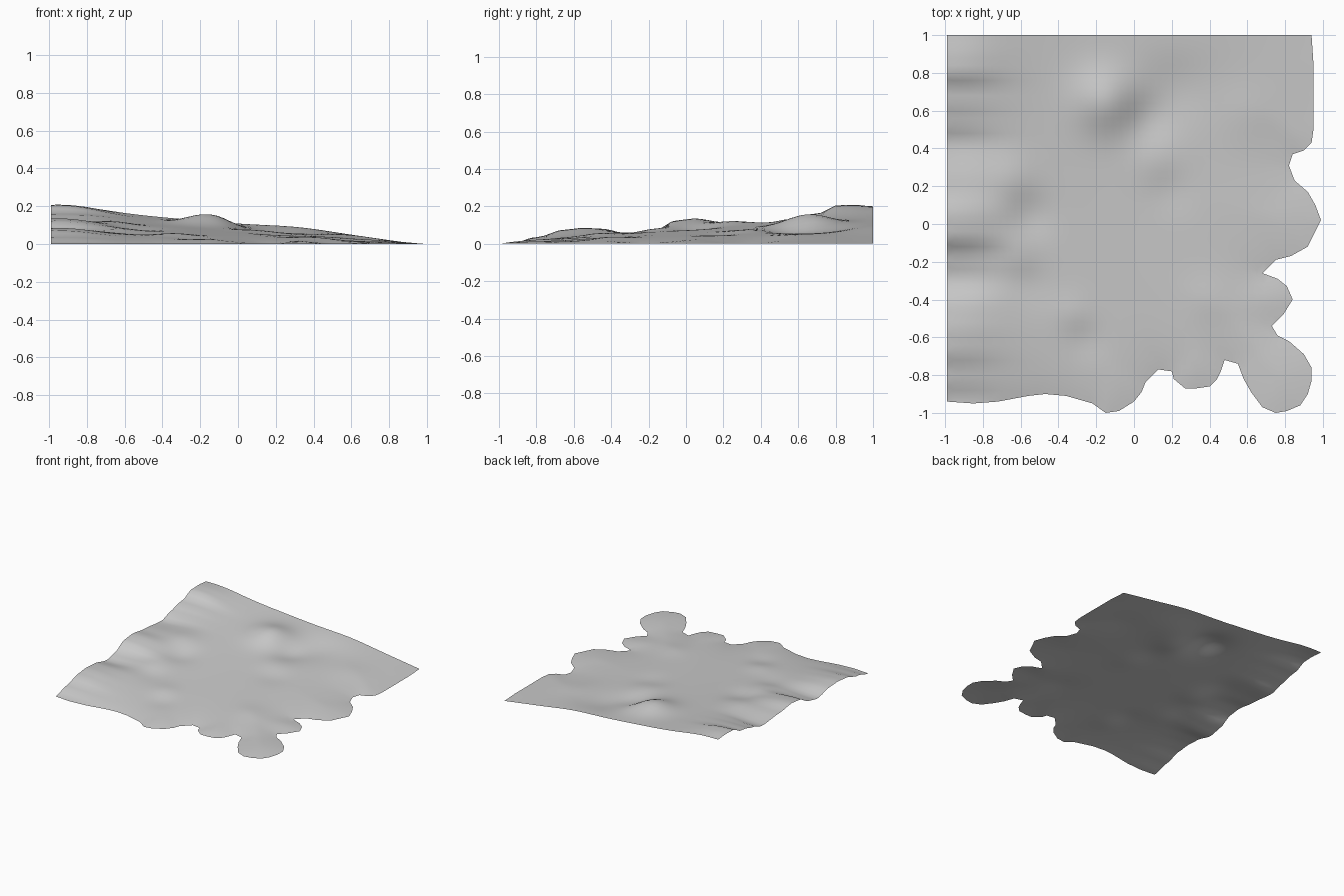
import bpy
import bmesh
import math
from mathutils import Vector
from mathutils.geometry import delaunay_2d_cdt, intersect_point_line

STEP = 0.04

# Shoreline from the back right corner round to the front left corner, in hundredths
SHORE = [
    (94, 100), (95, 85), (95, 66), (95, 50), (94, 43), (90, 39), (84, 37),
    (82, 31), (85, 23), (92, 17), (96, 10), (99, 2), (96, -4), (92, -12),
    (83, -17), (75, -19), (68, -26), (76, -29), (81, -33), (84, -40),
    (79, -48), (73, -54), (76, -59), (82, -62), (90, -69), (94, -76),
    (94, -83), (92, -90), (88, -96), (81, -99), (75, -100), (68, -97),
    (62, -89), (58, -82), (55, -74), (48, -72), (46, -78), (44, -82),
    (40, -86), (33, -87), (27, -87), (21, -82), (20, -78), (13, -77),
    (6, -84), (4, -89), (0, -94), (-8, -99), (-15, -100), (-22, -95),
    (-36, -91), (-47, -90), (-56, -91), (-72, -94), (-85, -95), (-99, -94),
]

# Ridge line along the straight side: position and height in hundredths
RIDGE = [
    (-94, 0), (-80, 3.5), (-65, 7.5), (-55, 8.5), (-45, 8), (-28, 4.5),
    (-18, 6.5), (-5, 12.5), (5, 13.5), (20, 11.5), (43, 9.5), (55, 13),
    (65, 15.5), (72, 16.5), (80, 20.5), (90, 20.8), (100, 20),
]

# Hills and hollows: x, y, radius, height in hundredths
HILLS = [
    (-15, 65, 16, 6), (7, 56, 13, -2.5), (-68, 23, 13, 2), (-55, 5, 12, -2),
    (10, 32, 12, 1), (20, 18, 12, -1), (-33, -48, 10, 1.2), (-25, -62, 10, -1),
    (40, -40, 12, 1), (-62, -17, 10, 1.2), (-55, -32, 12, -1),
    (30, 100, 25, 1.5), (20, 72, 18, -2), (60, 58, 15, 1),
]


def scaled(rows):
    return [tuple(value / 100 for value in row) for row in rows]


shore, ridge, hills = scaled(SHORE), scaled(RIDGE), scaled(HILLS)


def smooth(t):
    t = max(0.0, min(1.0, t))
    return t * t * (3 - 2 * t)


def ridge_height(y):
    for (y0, z0), (y1, z1) in zip(ridge, ridge[1:]):
        if y <= y1:
            return z0 + (z1 - z0) * smooth((y - y0) / (y1 - y0))
    return ridge[-1][1]


def shore_distance(point):
    best = 9.0
    for a, b in zip(shore, shore[1:]):
        a, b = Vector(a), Vector(b)
        near, t = intersect_point_line(point, a, b)
        near = a.lerp(b, max(0.0, min(1.0, t)))
        best = min(best, (near.xy - point).length)
    return best


def height(point, distance):
    x, y = point
    # General slope down toward the shore
    rise = 0.12 + 0.88 * max(0.0, (y + 1) / 2) ** 1.3
    land = 0.015 + 0.09 * (1 - x) * rise
    for hx, hy, radius, h in hills:
        land += h * math.exp(-((x - hx) ** 2 + (y - hy) ** 2) / radius ** 2)
    land *= 1 - math.exp(-distance / 0.15)
    # Higher ridges along the straight side
    blend = math.exp(-((x + 0.95) / 0.24) ** 2)
    return max(0.0, land + (ridge_height(y) - land) * blend)


def resample(corners):
    points = []
    for a, b in zip(corners, corners[1:] + corners[:1]):
        a, b = Vector(a), Vector(b)
        count = max(1, round((b - a).length / STEP))
        points += [a.lerp(b, i / count) for i in range(count)]
    return points


def build_terrain():
    # Outline plus an even grid of inner points, triangulated together
    border = resample([(-0.99, 1.0)] + shore)
    points = list(border)
    cells = round(2 / STEP)
    for i in range(1, cells):
        for j in range(1, cells):
            p = Vector((-0.99 + i * STEP, 1 - j * STEP))
            if shore_distance(p) > STEP * 0.5:
                points.append(p)
    loop = list(range(len(border)))
    verts, _, faces, *_ = delaunay_2d_cdt(points, [], [loop], 1, 1e-5)

    bm = bmesh.new()
    made = [bm.verts.new((p.x, p.y, height(p, shore_distance(p)))) for p in verts]
    for face in faces:
        bm.faces.new([made[i] for i in face])
    loose = [v for v in bm.verts if not v.link_faces]
    bmesh.ops.delete(bm, geom=loose, context='VERTS')
    for face in bm.faces:
        face.smooth = True
        if face.normal.z < 0 or face.calc_area() and face_down(face):
            face.normal_flip()
    mesh = bpy.data.meshes.new("terrain")
    bm.to_mesh(mesh)
    bm.free()
    return mesh


def face_down(face):
    face.normal_update()
    return face.normal.z < 0


cube = bpy.data.objects.get("Cube")
if cube:
    bpy.data.objects.remove(cube, do_unlink=True)

# Plain grey ground
grey = bpy.data.materials.new("ground_grey")
grey.use_nodes = True
colour = (0.6, 0.6, 0.6, 1)
grey.diffuse_color = colour
grey.node_tree.nodes["Principled BSDF"].inputs["Base Color"].default_value = colour

terrain = bpy.data.objects.new("terrain", build_terrain())
terrain.data.materials.append(grey)
bpy.context.collection.objects.link(terrain)
